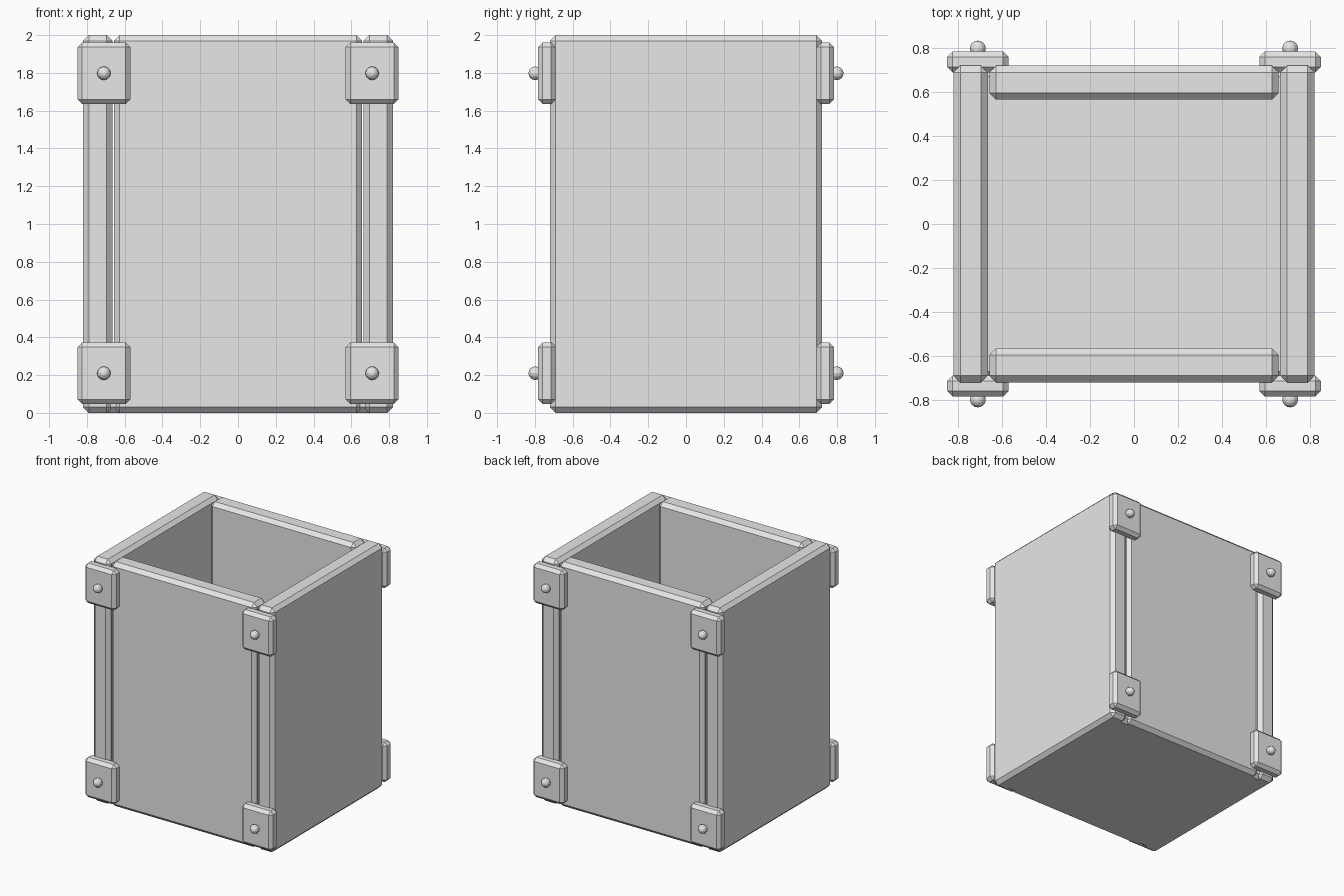
import bpy
import bmesh
import math
from mathutils import Matrix, Vector

cube = bpy.data.objects.get("Cube")
if cube:
    bpy.data.objects.remove(cube, do_unlink=True)

GREY = (0.8, 0.8, 0.8, 1.0)
grey = bpy.data.materials.new("light grey")
grey.use_nodes = True
grey.diffuse_color = GREY
grey.node_tree.nodes["Principled BSDF"].inputs["Base Color"].default_value = GREY


def add_object(name, bm):
    bmesh.ops.recalc_face_normals(bm, faces=bm.faces)
    mesh = bpy.data.meshes.new(name)
    bm.to_mesh(mesh)
    bm.free()
    mesh.materials.append(grey)
    obj = bpy.data.objects.new(name, mesh)
    bpy.context.collection.objects.link(obj)
    return obj


def chamfered_box(name, low, high, chamfer):
    low, high = Vector(low), Vector(high)
    bm = bmesh.new()
    place = Matrix.Translation((low + high) / 2) @ Matrix.Diagonal((high - low).to_4d())
    place[3][3] = 1
    bmesh.ops.create_cube(bm, size=1, matrix=place)
    bmesh.ops.bevel(bm, geom=bm.edges[:], offset=chamfer, segments=1,
                    profile=0.5, affect='EDGES')
    return add_object(name, bm)


def rivet(name, centre, radius):
    bm = bmesh.new()
    turn = Matrix.Rotation(math.radians(90), 4, 'X')
    bmesh.ops.create_uvsphere(bm, u_segments=12, v_segments=8, radius=radius,
                              matrix=Matrix.Translation(centre) @ turn)
    return add_object(name, bm)


# Floor slab, set slightly inside the wall faces
chamfered_box("floor", (-0.8, -0.7, 0), (0.8, 0.7, 0.15), 0.03)

# Side panels, full depth
for side, x0, x1 in (("left", 0.665, 0.82), ("right", -0.82, -0.665)):
    chamfered_box(side + "_wall", (x0, -0.72, 0), (x1, 0.72, 2), 0.03)

# Front and back panels, fitted between the sides with a narrow gap
for side, y0, y1 in (("front", -0.72, -0.565), ("back", 0.565, 0.72)):
    chamfered_box(side + "_wall", (-0.657, y0, 0), (0.657, y1, 2), 0.03)

# Corner plates, each with a round rivet
for front, sy in (("front", -1), ("back", 1)):
    for side, sx in (("left", 1), ("right", -1)):
        for level, z in (("lower", 0.21), ("upper", 1.798)):
            x = sx * 0.71
            y = sy * 0.737
            name = f"{front}_{side}_{level}"
            chamfered_box(name + "_plate", (x - 0.14, y - 0.047, z - 0.163),
                          (x + 0.14, y + 0.047, z + 0.163), 0.025)
            rivet(name + "_rivet", (x, sy * 0.798, z), 0.036)
